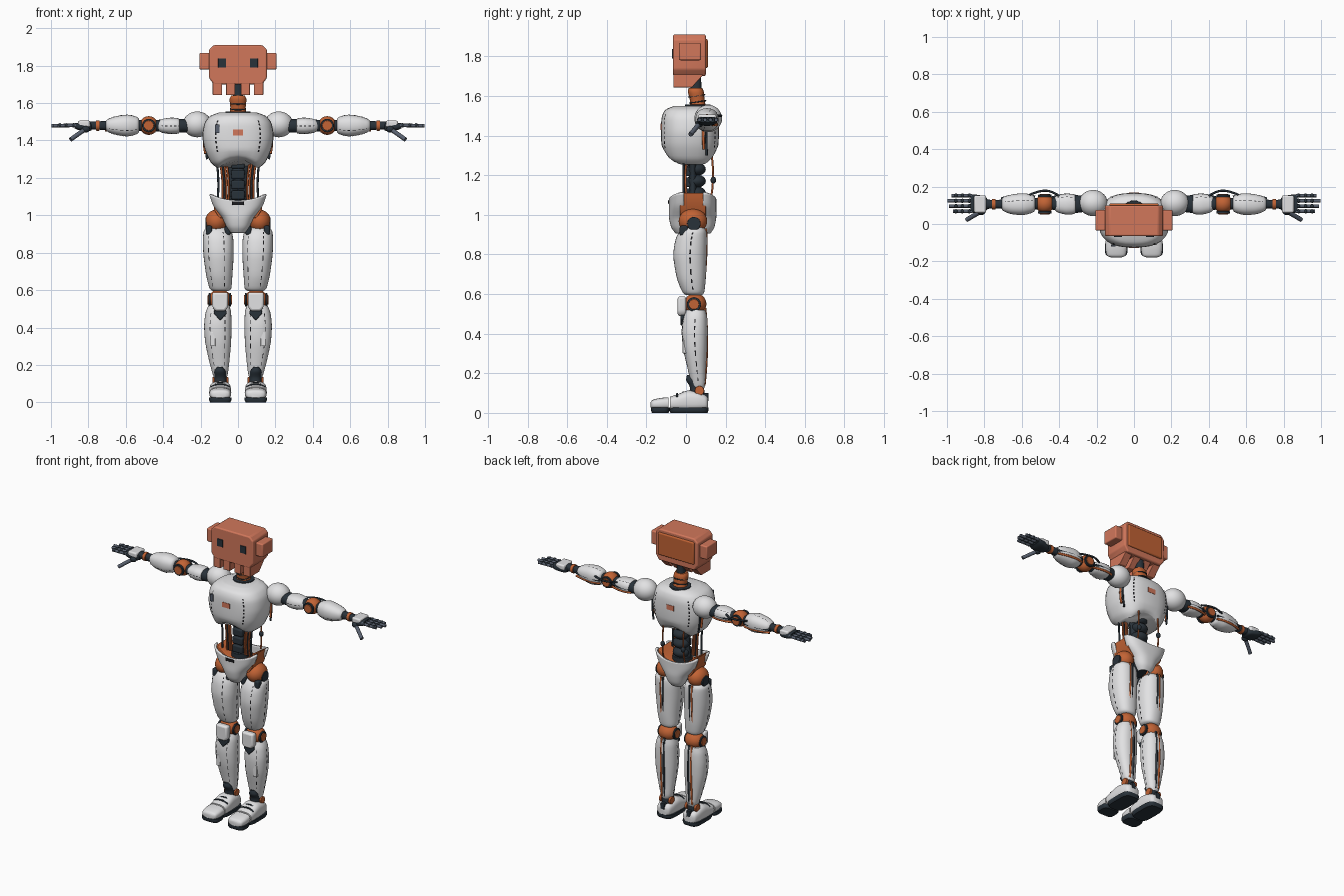
import bpy, bmesh, math
from mathutils import Vector

cube = bpy.data.objects.get("Cube")
if cube:
    bpy.data.objects.remove(cube)


def material(name, *rgb):
    m = bpy.data.materials.new(name)
    m.use_nodes = True
    m.diffuse_color = (*rgb, 1)
    m.node_tree.nodes["Principled BSDF"].inputs["Base Color"].default_value = (*rgb, 1)
    return m


WHITE = material("shell_white", .76, .76, .77)
CORAL = material("coral", .64, .185, .105)
ORANGE = material("joint_orange", .54, .125, .035)
DARK = material("dark_slate", .022, .032, .042)
METAL = material("blue_grey_metal", .1, .12, .16)
BLACK = material("seam_black", .012, .012, .014)


def finish(bm, name, mat, bevel=0):
    bmesh.ops.recalc_face_normals(bm, faces=bm.faces)
    me = bpy.data.meshes.new(name)
    bm.to_mesh(me)
    bm.free()
    ob = bpy.data.objects.new(name, me)
    bpy.context.collection.objects.link(ob)
    me.materials.append(mat)
    if bevel:
        mod = ob.modifiers.new("bevel", "BEVEL")
        mod.width, mod.segments = bevel, 3
    bpy.ops.object.select_all(action="DESELECT")
    bpy.context.view_layer.objects.active = ob
    ob.select_set(True)
    bpy.ops.object.shade_smooth_by_angle(angle=math.radians(40))
    return ob


def hermite(q0, q1, q2, q3, f):
    m1, m2, d = .4 * (q2 - q0), .4 * (q3 - q1), q2 - q1
    return q1 + f * m1 + f * f * (3 * d - 2 * m1 - m2) + f ** 3 * (m1 + m2 - 2 * d)


def surface(secs, u, a, n, axis, grow=0):
    """Point on a loft of superellipse sections (t, centre a, centre b, radius a, radius b)."""
    last = len(secs) - 1
    k = min(int(u * last), last - 1)
    near = [secs[min(max(k + i, 0), last)] for i in (-1, 0, 1, 2)]
    t, ca, cb, ra, rb = [hermite(*q, u * last - k) for q in zip(*near)]
    c, s = math.cos(a), math.sin(a)
    x = ca + (ra + grow) * math.copysign(abs(c) ** (2 / n), c)
    y = cb + (rb + grow) * math.copysign(abs(s) ** (2 / n), s)
    return Vector({"z": (x, y, t), "x": (t, x, y), "y": (x, t, y)}[axis])


def loft(name, secs, mat, axis="z", n=2.3, arc=None, shape=None):
    bm = bmesh.new()
    rows, cols = (len(secs) - 1) * 4, 32
    a0, a1 = arc or (0, math.tau)
    rings = []
    for i in range(rows + 1):
        ring = [surface(secs, i / rows, a0 + (a1 - a0) * j / cols, n, axis)
                for j in range(cols + bool(arc))]
        rings.append([bm.verts.new(shape(v) if shape else v) for v in ring])
    for r, q in zip(rings, rings[1:]):
        for j in range(cols):
            k = j + 1 if arc else (j + 1) % cols
            bm.faces.new((r[j], r[k], q[k], q[j]))
    if not arc:
        bm.faces.new(rings[0])
        bm.faces.new(rings[-1])
    ob = finish(bm, name, mat)
    if arc:
        mod = ob.modifiers.new("thickness", "SOLIDIFY")
        mod.thickness, mod.offset = .012, 0


def seam(name, secs, angle, axis="z", n=2.3, u0=.2, u1=.85, count=8):
    """Row of thin dashes that follow a loft."""
    bm = bmesh.new()
    step = (u1 - u0) / count
    for i in range(count):
        u = u0 + i * step
        bm.faces.new([bm.verts.new(surface(secs, v, angle + w, n, axis, .0025))
                      for v, w in ((u, -.03), (u, .03), (u + step * .55, .03), (u + step * .55, -.03))])
    finish(bm, name, BLACK)


def prism(name, outline, y0, y1, mat, bevel=.006, shape=None):
    """Outline in x and z, extruded from y0 to y1."""
    bm = bmesh.new()
    front, back = [[bm.verts.new((x, y, z)) for x, z in outline] for y in (y0, y1)]
    bm.faces.new(front)
    bm.faces.new(back)
    for i in range(len(outline)):
        j = (i + 1) % len(outline)
        bm.faces.new((front[i], front[j], back[j], back[i]))
    for v in bm.verts:
        if shape:
            v.co = shape(v.co)
    finish(bm, name, mat, bevel)


def box(name, x0, x1, y0, y1, z0, z1, mat, bevel=.006, shape=None):
    prism(name, [(x0, z0), (x1, z0), (x1, z1), (x0, z1)], y0, y1, mat, bevel, shape)


def ball(name, centre, size, mat):
    bm = bmesh.new()
    bmesh.ops.create_uvsphere(bm, u_segments=28, v_segments=16, radius=1)
    for v in bm.verts:
        v.co = Vector(centre) + v.co * Vector(size)
    finish(bm, name, mat)


def disc(name, centre, direction, r, depth, mat):
    bm = bmesh.new()
    bmesh.ops.create_cone(bm, cap_ends=True, segments=28, radius1=r, radius2=r, depth=depth)
    turn = Vector(direction).to_track_quat("Z", "Y")
    for v in bm.verts:
        v.co = turn @ v.co + Vector(centre)
    finish(bm, name, mat, .003)


def tube(name, points, r, mat):
    cu = bpy.data.curves.new(name, "CURVE")
    cu.dimensions, cu.bevel_depth, cu.bevel_resolution, cu.use_fill_caps = "3D", r, 2, True
    sp = cu.splines.new("NURBS")
    sp.points.add(len(points) - 1)
    for p, co in zip(sp.points, points):
        p.co = (*co, 1)
    sp.use_endpoint_u, sp.order_u = True, min(3, len(points))
    cu.materials.append(mat)
    bpy.context.collection.objects.link(bpy.data.objects.new(name, cu))


# Head: block, lower prongs, ears, eyes and back panel
half = [(.13, 1.7), (.155, 1.735), (.155, 1.885), (.13, 1.91)]
prism("head", half + [(-x, z) for x, z in reversed(half)], -.065, .1, CORAL, .008)
box("head_back_panel", -.132, .132, .09, .11, 1.74, 1.888, ORANGE, .008)
for s, side in ((1, "left"), (-1, "right")):
    for i, (a, b) in enumerate(((.085, .135), (.016, .064))):
        box(f"{side}_head_prong_{i}", s * a, s * b, -.064, .095, 1.643, 1.715, CORAL, .003,
            lambda v: Vector((v.x, .03 if v.y > 0 and v.z < 1.68 else v.y, v.z)))
    box(f"{side}_ear", s * .15, s * .206, -.035, .075, 1.78, 1.868, CORAL, .007)
    box(f"{side}_eye", s * .064, s * .106, -.07, -.062, 1.79, 1.838, DARK, .001)

# Neck
loft("neck", [(1.53, 0, .062, .05, .045), (1.57, 0, .058, .041, .037), (1.62, 0, .05, .045, .04),
              (1.64, 0, .048, .036, .034)], ORANGE)
loft("upper_neck", [(1.63, 0, .05, .026, .028), (1.71, 0, .05, .024, .026)], DARK)
for i in range(2):
    disc(f"neck_ring_{i}", (0, .059 - i * .005, 1.57 + i * .03), (0, -.15, 1), .044, .006, DARK)
disc("collar", (0, .06, 1.548), (0, 0, 1), .066, .016, DARK)

# Chest shell, arched at its lower edge, with plain badge plates
chest = [(1.255, 0, .03, .115, .1), (1.285, 0, .022, .147, .125), (1.35, 0, .02, .177, .143),
         (1.42, 0, .02, .19, .146), (1.49, 0, .02, .18, .143), (1.53, 0, .022, .15, .126),
         (1.55, 0, .03, .1, .088)]
loft("chest", chest, WHITE, n=2.6, shape=lambda v: v + Vector((0, 0, .045 * max(0, 1 - (v.x / .1) ** 2)
     * max(0, (1.35 - v.z) / .095))))
for i, a in enumerate((-1.0, -2.14, .95, 2.19)):
    seam(f"chest_seam_{i}", chest, a, n=2.6, u0=.3, u1=.75)
box("chest_vent", -.122, -.1, -.121, -.113, 1.44, 1.485, METAL, 0)
box("chest_badge", -.027, .027, -.1275, -.12, 1.428, 1.46, CORAL, 0)
box("back_badge", -.027, .027, .16, .1675, 1.428, 1.46, CORAL, 0)

# Abdomen: spine, front plates and cables
loft("belly_core", [(1.07, 0, .035, .06, .02), (1.18, 0, .035, .05, .02), (1.3, 0, .035, .07, .02)], DARK)
for i in range(4):
    ball(f"spine_joint_{i}", (0, .05, 1.11 + i * .06), (.052, .05, .034), DARK)
    box(f"belly_plate_{i}", -.036, .036, -.012, .03, 1.085 + i * .055, 1.132 + i * .055, DARK, .008)
for s, side in ((1, "left"), (-1, "right")):
    for i, (x, m) in enumerate(((.05, ORANGE), (.062, ORANGE), (.073, DARK), (.083, ORANGE))):
        tube(f"{side}_belly_cable_{i}", [(s * (x + .018), .01, 1.31), (s * (x - .006), -.012, 1.2),
             (s * x, .005, 1.08)], .0055, m)
    tube(f"{side}_waist_strut", [(s * .115, -.01, 1.3), (s * .098, -.015, 1.18), (s * .11, -.01, 1.07)],
         .006, DARK)
    tube(f"{side}_back_strut", [(s * .075, .13, 1.3), (s * .075, .145, 1.18), (s * .08, .125, 1.08)],
         .005, ORANGE)
    ball(f"{side}_back_strut_joint", (s * .075, .138, 1.175), (.014, .014, .018), DARK)
    tube(f"{side}_chest_side_line", [(s * .165, .09, 1.5), (s * .191, .085, 1.42),
         (s * .174, .09, 1.33)], .007, ORANGE)
    tube(f"{side}_chest_side_seam", [(s * .162, .105, 1.5), (s * .186, .1, 1.42),
         (s * .165, .105, 1.3)], .006, DARK)

# Pelvis: orange core, low in the middle, between two curved shells
prism("pelvis_core", [(-.1, .985), (.1, .985), (.128, 1.03), (.136, 1.112), (.115, 1.1), (.05, 1.055),
                      (-.05, 1.055), (-.115, 1.1), (-.136, 1.112), (-.128, 1.03)], -.03, .1, ORANGE, .004)
disc("waist_base", (0, .035, 1.065), (0, 0, 1), .06, .04, DARK)
loft("pelvis_underside", [(.92, 0, .04, .035, .06), (.96, 0, .04, .05, .08), (1.02, 0, .04, .06, .09)], DARK)
for name, cy, depth, a0 in (("pelvis_front", -.01, .07, math.pi), ("pelvis_back", .085, .062, 0)):
    shell = [(.91, 0, cy, .035, depth * .55), (.94, 0, cy, .056, depth * .85), (.99, 0, cy, .08, depth),
             (1.04, 0, cy, .125, depth), (1.088, 0, cy, .148, depth)]
    loft(name, shell, WHITE, n=2.5, arc=(a0, a0 + math.pi), shape=lambda v: v + Vector(
        (0, 0, (.032 * (v.x / .147) ** 2 - .008) * max(0, (v.z - .95) / .135))))
box("pelvis_slot", -.032, .032, -.09, -.07, 1.055, 1.074, BLACK, .003)

# Legs and feet
for s, side in ((1, "left"), (-1, "right")):
    X = lambda rows: [(t, s * a, b, ra, rb) for t, a, b, ra, rb in rows]
    ball(f"{side}_hip", (s * .115, .035, .968), (.06, .072, .062), ORANGE)
    disc(f"{side}_hip_cap", (s * .168, .04, .955), (1, 0, 0), .034, .014, DARK)
    thigh = X([(.595, .093, .04, .04, .04), (.61, .094, .037, .058, .055), (.68, .1, .027, .07, .073),
               (.79, .104, .02, .081, .084), (.87, .106, .026, .081, .08), (.915, .109, .035, .074, .068),
               (.935, .112, .04, .055, .05)])
    loft(f"{side}_thigh", thigh, WHITE)
    for i, x in enumerate((.055, .155)):
        box(f"{side}_thigh_inset_{i}", s * (x - .016), s * (x + .016), -.032, .01, .895, .945, DARK, .01)
    for i, a in enumerate((-1.25, -2.2, 0, math.pi)):
        seam(f"{side}_thigh_seam_{i}", thigh, a)
    for i, (x, m) in enumerate(((.098, DARK), (.114, ORANGE))):
        tube(f"{side}_thigh_back_line_{i}", [(s * x, .085, .62), (s * x, .108, .78),
             (s * x, .1, .93)], .0065, m)
    ball(f"{side}_knee", (s * .097, .047, .55), (.062, .056, .054), ORANGE)
    for i, x in enumerate((.042, .152)):
        disc(f"{side}_knee_ring_{i}", (s * x, .04, .548), (1, 0, 0), .036, .011, DARK)
        disc(f"{side}_knee_hub_{i}", (s * x, .04, .548), (1, 0, 0), .026, .02, ORANGE)
    prism(f"{side}_kneecap", [(s * x, z) for x, z in ((.068, .488), (.122, .488), (.138, .51), (.138, .588),
          (.053, .588), (.053, .51))], -.042, .0, WHITE, .012)
    shin = X([(.125, .095, .062, .03, .03), (.15, .095, .062, .04, .037), (.22, .1, .055, .054, .046),
              (.32, .106, .046, .069, .06), (.41, .108, .043, .073, .065), (.48, .105, .046, .068, .06),
              (.52, .102, .05, .055, .048)])
    loft(f"{side}_shin", shin, WHITE)
    for i, a in enumerate((-1.1, -2.1, 0, math.pi)):
        seam(f"{side}_shin_seam_{i}", shin, a)
    box(f"{side}_shin_panel", s * .12, s * .148, -.017, .01, .3, .375, WHITE, .004)
    prism(f"{side}_shin_collar", [(s * x, z) for x, z in ((.095, .438), (.13, .475), (.125, .5),
          (.065, .5), (.06, .475))], -.028, .03, DARK, .006)
    for i, (x, m) in enumerate(((.09, DARK), (.11, ORANGE))):
        tube(f"{side}_calf_line_{i}", [(s * x, .092, .14), (s * x, .116, .36), (s * x, .095, .53)], .007, m)
    loft(f"{side}_ankle", X([(.08, .094, .055, .035, .04), (.13, .094, .055, .032, .036),
                             (.165, .096, .045, .032, .044), (.19, .097, .045, .018, .04)]), DARK)
    for i, x in enumerate((.06, .128)):
        disc(f"{side}_ankle_hub_{i}", (s * x, .068, .112), (1, 0, 0), .024, .016, ORANGE)
    box(f"{side}_heel_tab", s * .08, s * .11, .09, .114, .06, .1, DARK, .004)
    Y = lambda rows: [(t, s * .095, z, rx, rz) for t, z, rx, rz in rows]
    loft(f"{side}_toe", Y([(-.178, .04, .03, .014), (-.168, .043, .05, .023), (-.13, .046, .058, .029),
                           (-.088, .048, .057, .031)]), WHITE, "y", 2.8)
    loft(f"{side}_foot", Y([(-.08, .048, .057, .034), (-.04, .053, .059, .042), (.01, .06, .058, .053),
                            (.06, .058, .055, .048), (.1, .052, .046, .036), (.112, .048, .03, .026)]),
         WHITE, "y", 2.8)
    for i, y in enumerate((-.045, -.015)):
        tube(f"{side}_foot_strap_{i}", [(s * .045, y, .08), (s * .065, y, .096 + i * .008),
             (s * .125, y, .096 + i * .008), (s * .145, y, .08)], .005, DARK)
    for part, y, ry in (("toe", -.13, .046), ("heel", .015, .098)):
        loft(f"{side}_{part}_sole", X([(0, .095, y, .054, ry - .004), (.012, .095, y, .06, ry),
                                       (.027, .095, y, .06, ry)]), DARK, n=4)

# Arms held straight out, with hands
for s, side in ((1, "left"), (-1, "right")):
    A = lambda rows: [(s * t, y, z, ry, rz) for t, y, z, ry, rz in rows]
    P = lambda *rows: [(s * x, y, z) for x, y, z in rows]
    ball(f"{side}_shoulder", (s * .218, .112, 1.486), (.077, .07, .069), WHITE)
    loft(f"{side}_arm_core", A([(.25, .108, 1.478, .04, .034), (.29, .107, 1.478, .046, .036),
                                (.325, .107, 1.478, .046, .036), (.45, .108, 1.48, .03, .03)]), DARK, "x")
    upper = A([(.312, .106, 1.478, .04, .032), (.32, .106, 1.478, .052, .041), (.36, .106, 1.478, .056, .044),
               (.405, .108, 1.478, .047, .037), (.424, .108, 1.478, .034, .027)])
    loft(f"{side}_upper_arm", upper, WHITE, "x")
    ball(f"{side}_elbow", (s * .477, .108, 1.48), (.05, .05, .05), ORANGE)
    for i, y in enumerate((.062, .15)):
        disc(f"{side}_elbow_ring_{i}", (s * .477, y, 1.48), (0, 1, 0), .036, .014, DARK)
        disc(f"{side}_elbow_hub_{i}", (s * .477, y, 1.48), (0, 1, 0), .027, .022, ORANGE)
    fore = A([(.528, .108, 1.48, .03, .032), (.54, .108, 1.48, .046, .046), (.59, .106, 1.48, .058, .058),
              (.65, .105, 1.48, .053, .05), (.69, .106, 1.48, .041, .037), (.705, .106, 1.48, .03, .026)])
    loft(f"{side}_forearm_core", A([(.5, .108, 1.48, .03, .03), (.545, .108, 1.48, .03, .03)]), DARK, "x")
    loft(f"{side}_forearm", fore, WHITE, "x")
    for i, a in enumerate((math.pi, .9, -2.2)):
        seam(f"{side}_upper_arm_seam_{i}", upper, a, "x", count=5)
        seam(f"{side}_forearm_seam_{i}", fore, a + .4, "x", count=7)
    tube(f"{side}_elbow_cable", P((.4, .15, 1.5), (.44, .178, 1.5), (.51, .178, 1.5), (.56, .155, 1.5)),
         .006, DARK)
    for i, (z, m) in enumerate(((1.455, ORANGE), (1.475, DARK))):
        tube(f"{side}_forearm_line_{i}", P((.53, .145, z), (.6, .172, z), (.71, .135, z)), .007, m)
        tube(f"{side}_upper_arm_line_{i}", P((.3, .145, z), (.36, .168, z), (.44, .14, z)), .007, m)
    loft(f"{side}_wrist", A([(.69, .106, 1.48, .026, .026), (.75, .106, 1.48, .022, .022),
                             (.8, .106, 1.48, .028, .022)]), DARK, "x")
    disc(f"{side}_wrist_ring", (s * .75, .106, 1.48), (1, 0, 0), .028, .02, ORANGE)
    loft(f"{side}_palm", A([(.782, .106, 1.473, .026, .018), (.8, .106, 1.473, .042, .024),
                            (.85, .108, 1.475, .05, .02), (.875, .11, 1.48, .046, .014)]), DARK, "x", 3)
    box(f"{side}_hand_plate", s * .79, s * .855, .06, .153, 1.472, 1.506, WHITE, .009)
    for i, end in enumerate((.968, .99, .998, .975)):
        y, z = .068 + i * .028, 1.481
        tube(f"{side}_finger_{i}", P((.865, y, z), (end, y, z - .002)), .0095, METAL)
        for k, x in enumerate((.88, .918, .952)):
            ball(f"{side}_finger_{i}_joint_{k}", (s * x, y, z), (.01, .0115, .0115), DARK)
    tube(f"{side}_thumb", P((.81, .07, 1.465), (.85, .05, 1.437), (.895, .022, 1.405)), .012, METAL)
    ball(f"{side}_thumb_base", (s * .815, .068, 1.46), (.022, .02, .018), DARK)
